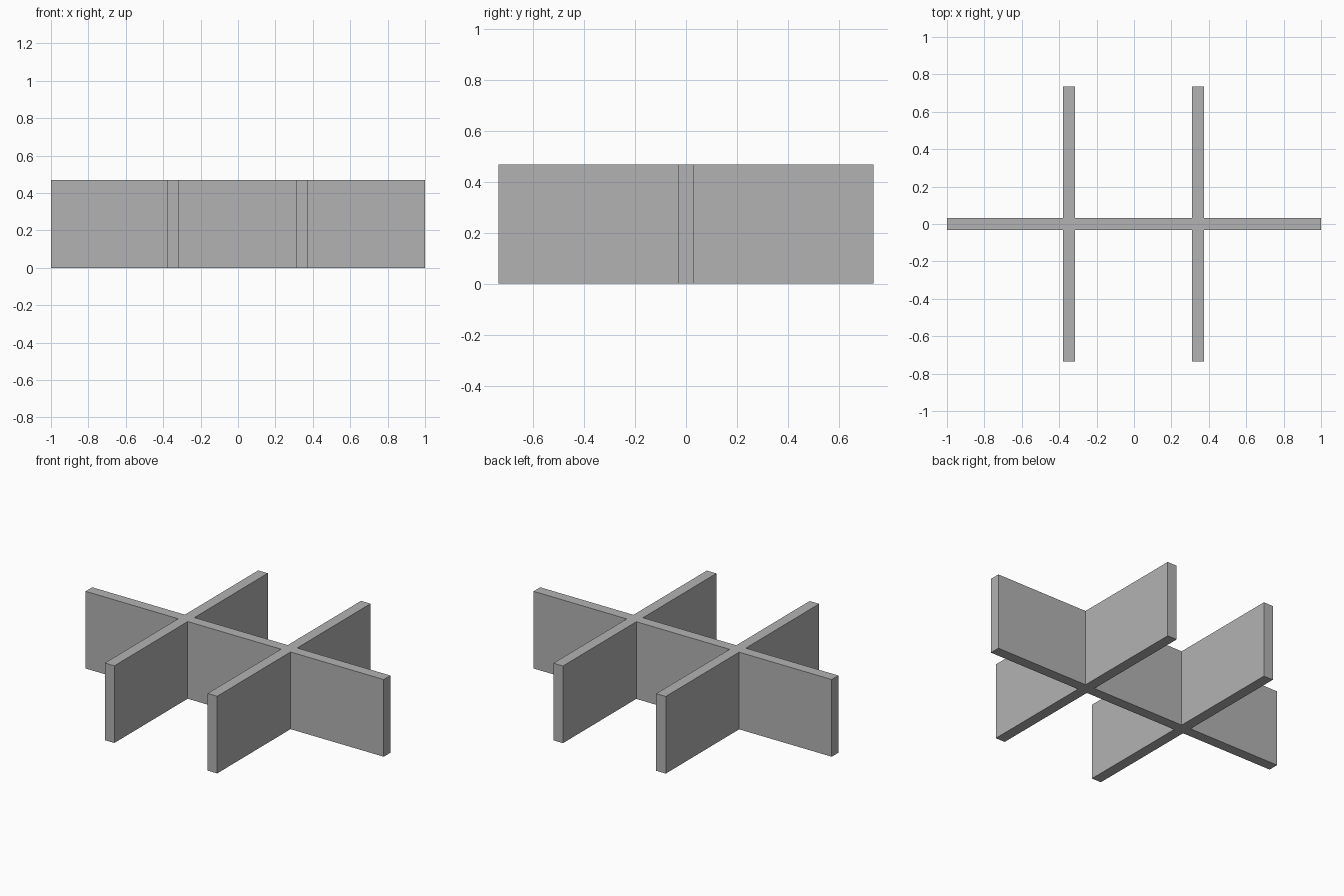
import bpy, bmesh

if "Cube" in bpy.data.objects:
    bpy.data.objects.remove(bpy.data.objects["Cube"])

HEIGHT = 0.468
T = 0.032          # half thickness of every panel
HALF_Y = 0.735     # half length of the cross panels

grey = bpy.data.materials.new("grey")
grey.diffuse_color = (0.45, 0.45, 0.45, 1)
grey.use_nodes = True
grey.node_tree.nodes["Principled BSDF"].inputs["Base Color"].default_value = grey.diffuse_color

# Plan outline: one long panel crossed by two shorter ones
half = [(-1, -T)]
for cx in (-0.347, 0.343):
    half += [(cx - T, -T), (cx - T, -HALF_Y), (cx + T, -HALF_Y), (cx + T, -T)]
half.append((1, -T))
outline = half + [(x, -y) for x, y in reversed(half)]

# Extrude the outline into a single joined divider
bm = bmesh.new()
base = bm.faces.new([bm.verts.new((x, y, 0)) for x, y in outline])
top = bmesh.ops.extrude_face_region(bm, geom=[base], use_keep_orig=True)["geom"]
bmesh.ops.translate(bm, vec=(0, 0, HEIGHT),
                    verts=[g for g in top if isinstance(g, bmesh.types.BMVert)])
bmesh.ops.recalc_face_normals(bm, faces=bm.faces)

mesh = bpy.data.meshes.new("crossed_divider")
bm.to_mesh(mesh)
bm.free()
mesh.materials.append(grey)
divider = bpy.data.objects.new("crossed_divider", mesh)
bpy.context.collection.objects.link(divider)
